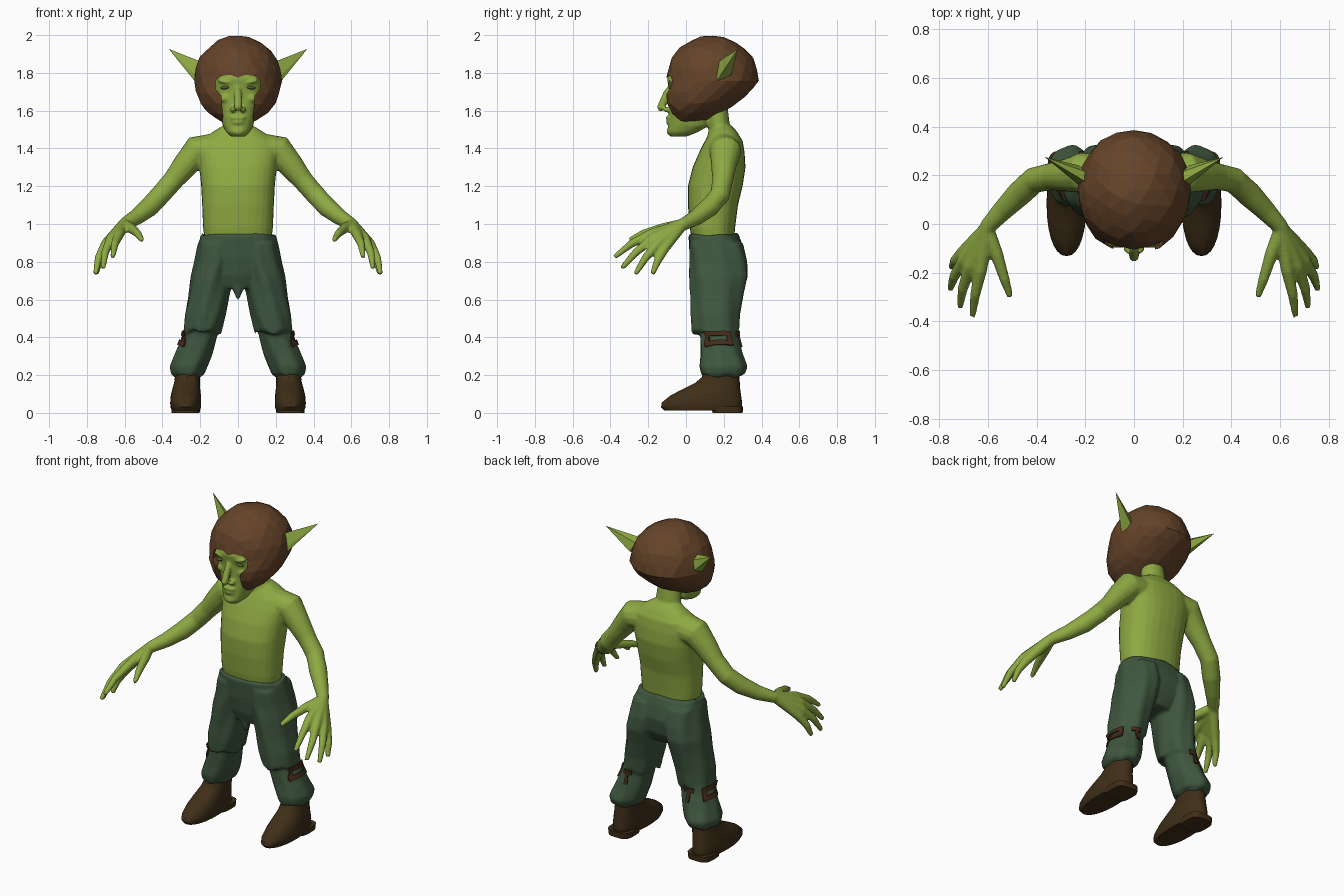
import bpy, bmesh, math, random
from mathutils import Vector, Matrix

random.seed(4)
default = bpy.data.objects.get("Cube")
if default:
    bpy.data.objects.remove(default, do_unlink=True)


def material(name, color):
    m = bpy.data.materials.new(name)
    m.use_nodes = True
    m.diffuse_color = (*color, 1)
    m.node_tree.nodes["Principled BSDF"].inputs["Base Color"].default_value = (*color, 1)
    return m


SKIN = material("green skin", (0.27, 0.4, 0.055))
CLOTH = material("dark green cloth", (0.05, 0.095, 0.05))
LEATHER = material("helmet leather", (0.13, 0.057, 0.022))
BOOT = material("boot leather", (0.05, 0.028, 0.009))
PATCH = material("patch brown", (0.06, 0.025, 0.01))
EYE = material("eye brown", (0.1, 0.1, 0.025))


def finish(name, bm, mat, smooth=False):
    bmesh.ops.recalc_face_normals(bm, faces=bm.faces)
    mesh = bpy.data.meshes.new(name)
    bm.to_mesh(mesh)
    bm.free()
    mesh.materials.append(mat)
    ob = bpy.data.objects.new(name, mesh)
    bpy.context.collection.objects.link(ob)
    if smooth:
        bpy.ops.object.select_all(action='DESELECT')
        ob.select_set(True)
        bpy.context.view_layer.objects.active = ob
        bpy.ops.object.shade_smooth_by_angle(angle=math.radians(40))
    return ob


def fuse(ob, voxel, rounds):
    # Melt overlapping parts into one organic skin
    r = ob.modifiers.new("Fuse", 'REMESH')
    r.mode = 'VOXEL'
    r.voxel_size = voxel
    r.use_smooth_shade = True
    s = ob.modifiers.new("Soften", 'SMOOTH')
    s.factor = 0.5
    s.iterations = rounds


def skin_rings(bm, rings):
    for a, b in zip(rings, rings[1:]):
        for i in range(len(a)):
            j = (i + 1) % len(a)
            bm.faces.new((a[i], a[j], b[j], b[i]))
    bm.faces.new(rings[0])
    bm.faces.new(rings[-1])


def tower(bm, rows, side=1, n=28, power=2.0, fold=0.0, hem=0.0):
    # Stack of flat rounded rings: x, front y, back y, z, half width
    rings = []
    for k, (x, y0, y1, z, rx) in enumerate(rows):
        ring = []
        for i in range(n):
            a = math.tau * i / n
            c, s = math.cos(a), math.sin(a)
            wave = 1 + fold * math.sin(7 * a + 9 * z)
            px = math.copysign(abs(c) ** (2 / power), c) * rx * wave
            py = math.copysign(abs(s) ** (2 / power), s) * (y1 - y0) / 2 * wave
            dz = hem * math.sin(5 * a) if k == len(rows) - 1 else 0
            ring.append(bm.verts.new((side * (x + px), (y0 + y1) / 2 + py, z + dz)))
        rings.append(ring)
    skin_rings(bm, rings)


def tube(bm, points, side=1, n=14):
    # Limb through points: x, y, z, radius
    path = [Vector((side * p[0], p[1], p[2])) for p in points]
    rings = []
    for i, p in enumerate(path):
        t = path[min(i + 1, len(path) - 1)] - path[max(i - 1, 0)]
        u = t.cross(Vector((0, 0.3, 1))).normalized()
        v = t.cross(u).normalized()
        r = points[i][3]
        rings.append([bm.verts.new(p + r * (math.cos(a) * u + math.sin(a) * v))
                      for a in (math.tau * k / n for k in range(n))])
    skin_rings(bm, rings)


def blob(bm, at, size, turn=0.0):
    m = Matrix.Translation(at) @ Matrix.Rotation(turn, 4, 'Y') @ Matrix.Diagonal((*size, 1))
    bmesh.ops.create_uvsphere(bm, u_segments=16, v_segments=10, radius=1, matrix=m)


# Body: torso, neck and face
bm = bmesh.new()
tower(bm, [(0, .04, .25, .86, .17), (0, .02, .26, .98, .185), (0, .01, .275, 1.1, .19),
           (0, .01, .3, 1.2, .195), (0, .035, .315, 1.3, .205), (0, .07, .31, 1.38, .215),
           (0, .1, .3, 1.44, .2), (0, .13, .27, 1.49, .13), (0, .14, .24, 1.52, .08)], power=2.4)
tower(bm, [(0, .1, .25, 1.4, .1), (0, .12, .235, 1.5, .08), (0, .1, .22, 1.62, .07)])
tower(bm, [(0, -.08, 0, 1.462, .035), (0, -.098, .06, 1.485, .062), (0, -.095, .12, 1.52, .08),
           (0, -.088, .12, 1.6, .1), (0, -.086, .12, 1.7, .13), (0, -.1, .12, 1.77, .135),
           (0, -.085, .12, 1.82, .12)], power=2.4)
# Nose, lips and chin
tube(bm, [(0, -.085, 1.76, .014), (0, -.1, 1.7, .018), (0, -.122, 1.64, .022),
          (0, -.137, 1.61, .02), (0, -.14, 1.598, .01)])
blob(bm, (0, -.092, 1.562), (.042, .016, .011))
blob(bm, (0, -.09, 1.538), (.036, .016, .011))
blob(bm, (0, -.085, 1.49), (.035, .018, .022))
for s in (1, -1):
    blob(bm, (s * .026, -.1, 1.605), (.018, .022, .014))
    blob(bm, (s * .065, -.082, 1.752), (.045, .018, .01), s * -.2)
    blob(bm, (s * .07, -.066, 1.665), (.03, .02, .022))
    # Arm
    tube(bm, [(.13, .2, 1.39, .09), (.22, .21, 1.385, .083), (.28, .2, 1.31, .068),
              (.34, .195, 1.235, .056), (.41, .18, 1.155, .054), (.47, .125, 1.09, .053),
              (.54, .055, 1.035, .043), (.6, -.01, 1.0, .034), (.62, -.06, .98, .03)], s)
    # Fingers fan out of the wrist: knuckle, middle joint, tip
    wrist = (.605, -.02, .997, .031)
    for knuckle, mid, tip in (
            ((.63, -.19, .945), (.652, -.29, .895), (.663, -.378, .825)),
            ((.672, -.175, .925), (.703, -.265, .85), (.715, -.34, .766)),
            ((.7, -.15, .895), (.738, -.215, .82), (.755, -.268, .735)),
            ((.7, -.115, .87), (.735, -.15, .805), (.75, -.178, .735)),
            ((.565, -.12, .978), (.532, -.225, .95), (.508, -.3, .915))):
        tube(bm, [wrist, (*knuckle, .027), (*mid, .021), (*tip, .013)], s)
body = finish("body", bm, SKIN)
fuse(body, 0.008, 3)

# Eyes
for s, label in ((1, "left"), (-1, "right")):
    bm = bmesh.new()
    blob(bm, (s * .068, -.079, 1.722), (.025, .014, .009), s * .12)
    finish(label + "_eye", bm, EYE, True)

# Helmet: faceted shell pulled forward at the jaw, with a face opening
bm = bmesh.new()
bmesh.ops.create_icosphere(bm, subdivisions=3, radius=1)
for v in bm.verts:
    v.co = v.co * random.uniform(0.985, 1.02)
    x, y, z = v.co.x * .233, .14 + v.co.y * .247, 1.758 + v.co.z * .24
    drop = max(0, 1.758 - z)
    y -= .4 * drop
    z += .9 * drop * max(0, y)
    v.co = (x, y, z)
helmet = finish("helmet", bm, LEATHER)
half = [(.04, 1.79), (.09, 1.783), (.118, 1.76), (.12, 1.715), (.088, 1.68), (.082, 1.6), (.07, 1.42)]
outline = [(0, 1.775)] + half + [(-x, z) for x, z in reversed(half)]
bm = bmesh.new()
skin_rings(bm, [[bm.verts.new((x, y, z)) for x, z in outline] for y in (-.4, .02)])
cutter = finish("face_cutter", bm, LEATHER)
cutter.hide_render = True
cut = helmet.modifiers.new("Face opening", 'BOOLEAN')
cut.operation = 'DIFFERENCE'
cut.object = cutter
graph = bpy.context.evaluated_depsgraph_get()
shell = bpy.data.meshes.new_from_object(helmet.evaluated_get(graph))
helmet.modifiers.clear()
helmet.data = shell
bpy.data.objects.remove(cutter, do_unlink=True)

# Ears: sharp folded spikes
for s, label in ((1, "left"), (-1, "right")):
    bm = bmesh.new()
    base = [(.16, .15, 1.845), (.2, .215, 1.84), (.225, .24, 1.79), (.22, .155, 1.745), (.23, .165, 1.79)]
    ring = [bm.verts.new((s * x, y, z)) for x, y, z in base]
    tip = bm.verts.new((s * .367, .275, 1.927))
    bm.faces.new(ring)
    for i, v in enumerate(ring):
        bm.faces.new((v, ring[(i + 1) % len(ring)], tip))
    finish(label + "_ear", bm, SKIN)

# Trousers: hips, wide thighs with a ragged knee hem, baggy shins
bm = bmesh.new()
tower(bm, [(0, .06, .26, .66, .1), (0, .035, .3, .73, .18), (0, .02, .315, .82, .205),
           (0, .015, .295, .9, .21), (0, .012, .275, .945, .198)], power=2.4, fold=.012, hem=.008)
tower(bm, [(0, .05, .11, .7, .05), (0, .065, .09, .6, .006)])
for s in (1, -1):
    tower(bm, [(.115, .02, .3, .9, .095), (.12, .02, .325, .8, .11), (.138, .02, .33, .72, .112),
               (.155, .025, .305, .62, .108), (.175, .025, .285, .52, .108),
               (.19, .03, .28, .43, .1)], s, fold=.035, hem=.018)
    tower(bm, [(.185, .07, .27, .5, .09), (.205, .075, .275, .4, .092), (.235, .075, .3, .31, .1),
               (.26, .07, .325, .245, .1), (.265, .08, .31, .205, .088),
               (.27, .1, .28, .19, .065)], s, fold=.03, hem=.008)
trousers = finish("trousers", bm, CLOTH)
fuse(trousers, 0.01, 2)


def patch(name, strips, side):
    # Cloth strips pressed onto the trousers: start, end, half height
    bm = bmesh.new()
    for a, b, h in strips:
        a, b = Vector(a), Vector(b)
        across = Vector((0, 0, h)) if abs(a.z - b.z) < abs((b - a).length) * .7 \
            else (b - a).cross(Vector((1, 0, 0)) if abs(a.x) > .28 else Vector((0, 1, 0))).normalized() * h
        grid = [[bm.verts.new(((p := a.lerp(b, i / 8) + across * k).x * side, p.y, p.z))
                 for k in (-1, 0, 1)] for i in range(9)]
        for r, q in zip(grid, grid[1:]):
            for k in (0, 1):
                bm.faces.new((r[k], q[k], q[k + 1], r[k + 1]))
    ob = finish(name, bm, PATCH)
    wrap = ob.modifiers.new("Press on", 'SHRINKWRAP')
    wrap.target = trousers
    wrap.wrap_mode = 'ABOVE_SURFACE'
    wrap.offset = 0.005
    thick = ob.modifiers.new("Thickness", 'SOLIDIFY')
    thick.thickness = 0.008
    thick.offset = 0


for s, label in ((1, "left"), (-1, "right")):
    patch(label + "_knee_patch", [((.3, .09, .42), (.3, .25, .425), .013),
                                  ((.31, .09, .37), (.31, .25, .375), .015),
                                  ((.3, .1, .36), (.3, .1, .43), .018),
                                  ((.3, .235, .36), (.3, .235, .43), .018)], s)
    patch(label + "_calf_patch", [((.18, .29, .42), (.25, .28, .42), .012),
                                  ((.215, .29, .42), (.215, .3, .35), .012)], s)

    # Boots: shoe body, then heel
    bm = bmesh.new()
    tower(bm, [(.276, -.115, .28, .012, .074), (.277, -.132, .295, .03, .081),
               (.277, -.128, .297, .055, .082), (.276, -.085, .292, .09, .08),
               (.274, -.02, .287, .125, .074), (.27, .05, .285, .16, .068),
               (.268, .085, .282, .19, .066), (.266, .09, .278, .23, .064)], s, power=2.2)
    tower(bm, [(.277, .14, .3, 0, .074), (.277, .135, .302, .035, .078)], s, power=3.5)
    finish(label + "_boot", bm, BOOT, True)
